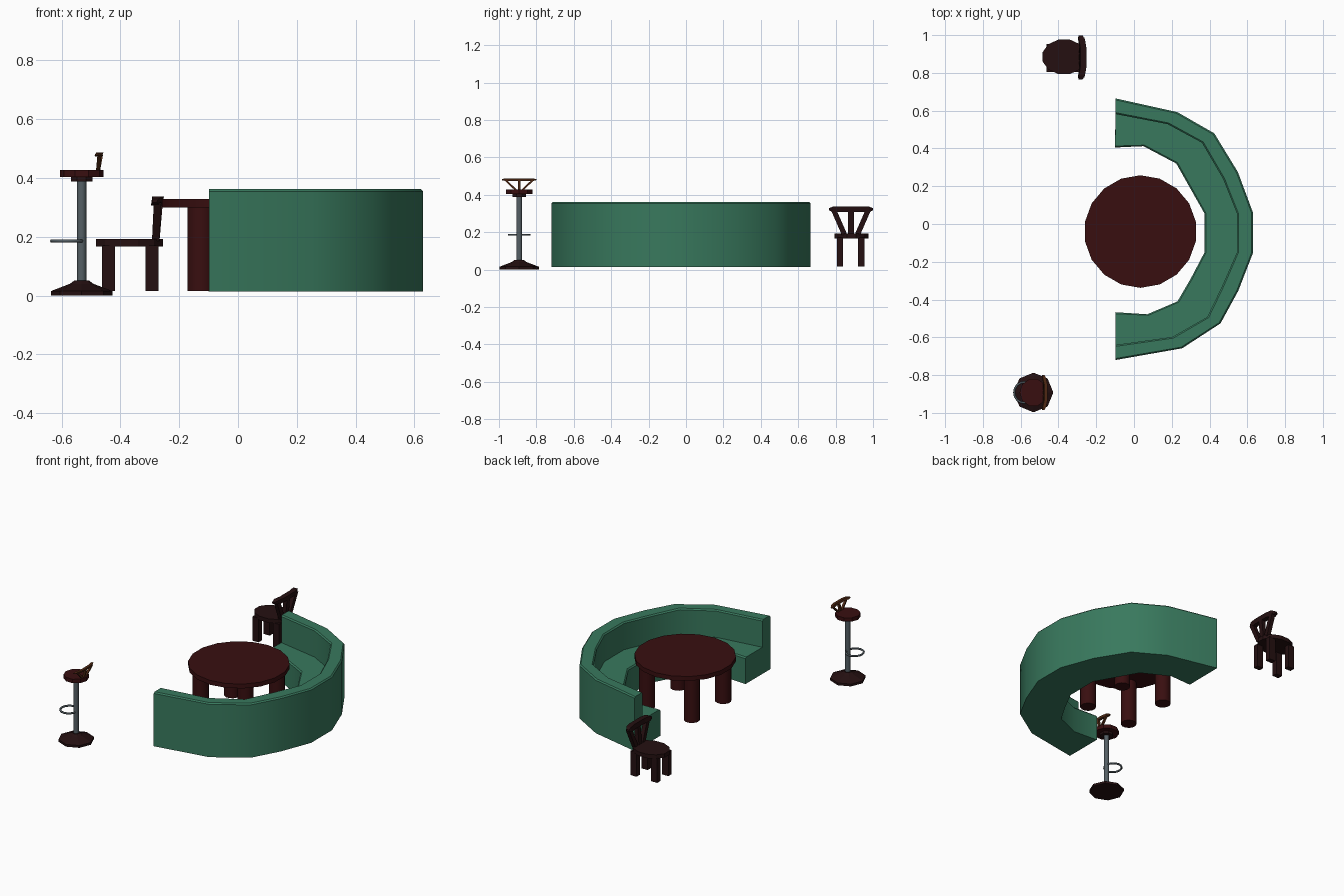
import bpy, bmesh, math
from mathutils import Vector

if "Cube" in bpy.data.objects:
    bpy.data.objects.remove(bpy.data.objects["Cube"])


def mat(name, c):
    m = bpy.data.materials.new(name)
    m.diffuse_color = (*c, 1)
    m.use_nodes = True
    m.node_tree.nodes["Principled BSDF"].inputs["Base Color"].default_value = m.diffuse_color
    return m


GREEN = mat("green upholstery", (0.04, 0.19, 0.11))
RED = mat("dark red wood", (0.04, 0.0045, 0.005))
DARK = mat("near black wood", (0.018, 0.005, 0.0055))
METAL = mat("grey metal", (0.09, 0.115, 0.13))
BROWN = mat("orange brown wood", (0.08, 0.022, 0.007))


def finish(name, bm, m, smooth=None):
    bmesh.ops.recalc_face_normals(bm, faces=bm.faces)
    me = bpy.data.meshes.new(name)
    bm.to_mesh(me)
    bm.free()
    me.materials.append(m)
    o = bpy.data.objects.new(name, me)
    bpy.context.collection.objects.link(o)
    if smooth:
        bpy.ops.object.select_all(action='DESELECT')
        o.select_set(True)
        bpy.context.view_layer.objects.active = o
        bpy.ops.object.shade_smooth_by_angle(angle=math.radians(smooth))
    return o


def loft(name, rings, m, closed=False, smooth=None):
    """Skin a list of equal-length closed loops; cap both ends unless closed."""
    bm = bmesh.new()
    vs = [[bm.verts.new(p) for p in r] for r in rings]
    n, k = len(vs), len(vs[0])
    for i in range(n if closed else n - 1):
        a, b = vs[i], vs[(i + 1) % n]
        for j in range(k):
            bm.faces.new((a[j], a[(j + 1) % k], b[(j + 1) % k], b[j]))
    if not closed:
        bm.faces.new(vs[0])
        bm.faces.new(vs[-1])
    return finish(name, bm, m, smooth)


def turned(name, x, y, profile, sides, m, squash=1, phase=0.0, smooth=None):
    """Lathe (radius, z) profile around a vertical axis."""
    angs = [2 * math.pi * (i + phase) / sides for i in range(sides)]
    return loft(name, [[(x + r * math.cos(a), y + r * squash * math.sin(a), z) for a in angs]
                       for r, z in profile], m, smooth=smooth)


def bar(name, a, b, wx, wy, m):
    """Rectangular bar between two points with horizontal end cuts."""
    c = [(-1, -1), (1, -1), (1, 1), (-1, 1)]
    return loft(name, [[(p[0] + s * wx / 2, p[1] + t * wy / 2, p[2]) for s, t in c]
                       for p in (a, b)], m)


# Curved booth: plan stations for outer back, inner back and seat front
outer = [(-.098, .665), (.23, .592), (.425, .48), (.55, .275), (.63, .06),
         (.63, -.153), (.552, -.354), (.458, -.526), (.255, -.658), (-.098, -.72)]
inner = [(-.098, .582), (.177, .529), (.36, .43), (.472, .238), (.546, .053),
         (.546, -.148), (.467, -.328), (.388, -.492), (.203, -.598), (-.098, -.64)]
front = [(-.1, .405), (.05, .412), (.224, .32), (.30, .185), (.372, .058),
         (.372, -.153), (.30, -.29), (.23, -.41), (.07, -.478), (-.098, -.467)]
BASE, SEAT, TOP, B = .013, .185, .362, .008
rings = []
for o, i, f in zip(outer, inner, front):
    o, i, f = Vector(o), Vector(i), Vector(f)
    d = (i - o).normalized() * B
    e = (i - f).normalized() * B
    section = [(o, BASE), (o, TOP - B), (o + d, TOP), (i - d, TOP), (i, TOP - B),
               (i, SEAT), (f + e, SEAT), (f, SEAT - B), (f, BASE)]
    rings.append([(p.x, p.y, z) for p, z in section])
loft("booth_sofa", rings, GREEN, smooth=35)

# Round table
TX, TY = .034, -.04
turned("table_top", TX, TY, [(.298, .3), (.298, .328)], 18, RED, phase=.5, smooth=30)
for sx in (-1, 1):
    for sy in (-1, 1):
        turned("table_leg", TX + sx * .16, TY + sy * .16, [(.048, .016), (.048, .302)],
               12, RED, phase=.5, smooth=35)


def fan_back(name, x, y, z0, z1, rail, half, lean, thick, foot, post, m):
    """Fan backrest: three spreading posts under a bowed, tapered rail."""
    zr = z1 - rail
    for s in (-1, 0, 1):
        bar(name + "_post", (x, y + s * foot, z0),
            (x + lean * .75 - abs(s) * .005, y + s * half * .78, zr + rail * .3),
            thick * .8, post, m)
    stations = []
    for t in (-1, -.82, -.45, .45, .82, 1):
        bow = -.016 * t * t
        drop = rail * (.3 if abs(t) == 1 else 0)
        lift = rail * (.3 if abs(t) == 1 else 0)
        w = thick / 2 * (.55 if abs(t) == 1 else 1)
        xb, xt, yy = x + lean * .7 + bow, x + lean + bow, y + t * half
        stations.append([(xb - w, yy, zr + lift), (xb + w, yy, zr + lift),
                         (xt + w, yy, z1 - drop), (xt - w, yy, z1 - drop)])
    loft(name + "_rail", stations, m)


# Dining chair, facing away from its backrest on the +x side
CX, CY = -.37, .885
turned("chair_seat", CX, CY, [(.118, .167), (.118, .193)], 12, DARK, squash=.8, phase=.5)
for lx in (-.44, -.292):
    for sy in (-1, 1):
        bar("chair_leg", (lx, CY - .005 + sy * .057, .015), (lx, CY - .005 + sy * .057, .17),
            .044, .034, DARK)
fan_back("chair_back", -.28, CY - .003, .185, .337, .03, .117, .015, .032, .034, .03, DARK)

# Bar stool
SX, SY = -.532, -.892
turned("stool_base", SX, SY, [(.105, 0), (.105, .015), (.04, .04), (.024, .052)], 8, DARK)
turned("stool_pole", SX, SY, [(.016, .045), (.016, .392)], 10, METAL, smooth=40)
turned("stool_collar", SX, SY, [(.04, .388), (.04, .404)], 8, DARK, phase=.5)
turned("stool_seat", SX, SY, [(.074, .403), (.074, .428)], 10, RED)
fan_back("stool_back", SX + .055, SY, .42, .487, .013, .093, .014, .017, .012, .014, BROWN)

# Foot ring passing through the pole
ring = []
for i in range(16):
    a = 2 * math.pi * i / 16
    ring.append([(SX - .05 + (.052 + .006 * math.cos(b)) * math.cos(a),
                  SY + (.055 + .006 * math.cos(b)) * math.sin(a),
                  .186 + .006 * math.sin(b)) for b in (k * math.pi / 3 for k in range(6))])
loft("stool_foot_ring", ring, METAL, closed=True, smooth=65)
